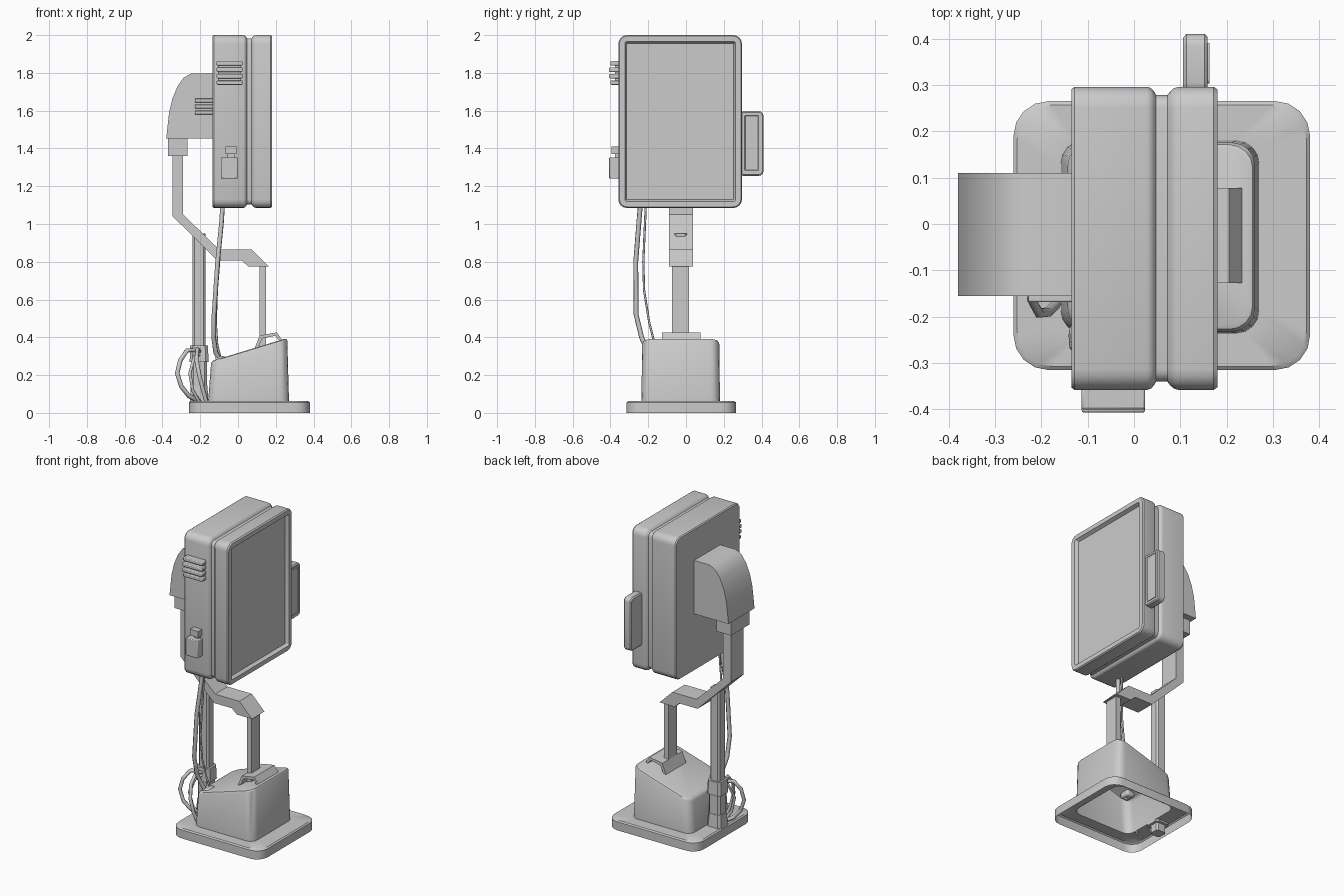
import bpy, bmesh, math
from math import cos, sin, pi, radians


def rrect(a0, a1, b0, b1, r, n=4):
    """Rounded rectangle as a list of 2D points."""
    pts = []
    for i, (a, b) in enumerate([(a1 - r, b1 - r), (a0 + r, b1 - r), (a0 + r, b0 + r), (a1 - r, b0 + r)]):
        for k in range(n + 1):
            t = (i + k / n) * pi / 2
            pts.append((a + r * cos(t), b + r * sin(t)))
    return pts


def loft(name, rings, cap_start=True, cap_end=True, angle=35):
    """Skin a stack of equal-length point rings."""
    bm = bmesh.new()
    vs = [[bm.verts.new(p) for p in ring] for ring in rings]
    n = len(vs[0])
    for a, b in zip(vs, vs[1:]):
        for i in range(n):
            j = (i + 1) % n
            bm.faces.new((a[i], a[j], b[j], b[i]))
    if cap_start:
        bm.faces.new(vs[0][::-1])
    if cap_end:
        bm.faces.new(vs[-1])
    bmesh.ops.recalc_face_normals(bm, faces=bm.faces)
    me = bpy.data.meshes.new(name)
    bm.to_mesh(me)
    bm.free()
    me.shade_smooth()
    me.set_sharp_from_angle(angle=radians(angle))
    ob = bpy.data.objects.new(name, me)
    bpy.context.collection.objects.link(ob)
    return ob


def prism(name, profile, y0, y1, angle=35):
    """Extrude an xz profile along y."""
    return loft(name, [[(x, y, z) for x, z in profile] for y in (y0, y1)], angle=angle)


def box(name, x0, x1, y0, y1, z0, z1, bevel=0.0):
    ob = prism(name, [(x0, z0), (x1, z0), (x1, z1), (x0, z1)], y0, y1)
    if bevel:
        m = ob.modifiers.new("bevel", 'BEVEL')
        m.width, m.segments = bevel, 2
    return ob


def panel(name, y0, y1, z0, z1, r, steps):
    """Rounded slab stacked along x from (x, inset) steps."""
    rings = []
    for x, i in steps:
        pts = rrect(y0 + i, y1 - i, z0 + i, z1 - i, max(r - i, 0.003))
        rings.append([(x, y, z) for y, z in pts])
    return loft(name, rings)


def cable(name, pts, radius):
    cu = bpy.data.curves.new(name, 'CURVE')
    cu.dimensions = '3D'
    cu.bevel_depth, cu.bevel_resolution, cu.use_fill_caps = radius, 1, True
    sp = cu.splines.new('POLY')
    sp.points.add(len(pts) - 1)
    for p, co in zip(sp.points, pts):
        p.co = (*co, 1)
    ob = bpy.data.objects.new(name, cu)
    bpy.context.collection.objects.link(ob)


# Base plate and slanted pedestal: one shell, open underneath
def slope(x):
    return 0.276 + (x + 0.135) * 0.304


rings = []
for z, i in [(0, 0), (0.055, 0), (0.062, 0.008)]:
    rings.append([(x, y, z) for x, y in rrect(-0.26 + i, 0.38 - i, -0.315 + i, 0.265 - i, 0.075)])
rings.append([(x, y, 0.062) for x, y in rrect(-0.158, 0.27, -0.236, 0.18, 0.05)])
for drop, i in [(0.014, 0), (0.004, 0.005), (0, 0.014)]:
    rings.append([(x, y, slope(x) - drop)
                  for x, y in rrect(-0.143 + i, 0.261 - i, -0.232 + i, 0.176 - i, 0.05)])
loft("base_and_pedestal", rings, cap_start=False)

# Screen housing with groove and recessed screen
panel("screen_housing", -0.358, 0.296, 1.085, 2.0, 0.045,
      [(-0.135, 0.005), (-0.128, 0), (0.028, 0), (0.037, 0.003), (0.043, 0.01), (0.048, 0.018),
       (0.072, 0.018), (0.078, 0.01), (0.086, 0.003), (0.096, 0), (0.172, 0), (0.18, 0.006),
       (0.18, 0.034), (0.158, 0.044)])

# Side handle with recessed pad
panel("side_reader", 0.28, 0.41, 1.255, 1.597, 0.025,
      [(0.106, 0.008), (0.113, 0), (0.152, 0), (0.159, 0.006)])
panel("side_reader_pad", 0.303, 0.391, 1.275, 1.583, 0.008,
      [(0.155, 0), (0.163, 0), (0.163, 0.008), (0.16, 0.011)])

# Vent ribs on the housing and on the hood
for k in range(4):
    z = 1.737 + k * 0.034
    y = -0.407 if k in (1, 2) else -0.4
    box("housing_vent_rib", -0.113, 0.024, y, -0.35, z, z + 0.024, 0.005)
box("housing_vent_back", -0.105, 0.016, -0.375, -0.35, 1.745, 1.855)
for k in range(3):
    z = 1.58 + k * 0.032
    box("hood_vent_rib", -0.228, -0.13, -0.168, -0.15, z, z + 0.02, 0.003)

# Side latch
box("latch_body", -0.09, -0.003, -0.407, -0.35, 1.24, 1.353, 0.004)
box("latch_button", -0.065, -0.007, -0.395, -0.35, 1.37, 1.41)
box("latch_stem", -0.055, -0.017, -0.375, -0.35, 1.345, 1.375)

# Rear hood and neck
prism("rear_hood", [(-0.13, 1.453), (-0.38, 1.453), (-0.365, 1.59), (-0.347, 1.665), (-0.32, 1.73),
                    (-0.288, 1.775), (-0.245, 1.797), (-0.13, 1.797)], -0.155, 0.11, 40)
box("neck_block", -0.37, -0.268, -0.12, 0.07, 1.36, 1.455)

# Bent support arm
prism("bent_arm", [(-0.347, 1.37), (-0.347, 1.042), (-0.108, 0.806), (0.02, 0.806), (0.055, 0.775),
                   (0.163, 0.775), (0.072, 0.865), (-0.1, 0.865), (-0.29, 1.05), (-0.29, 1.37)],
      -0.09, 0.037, 20)
box("lower_arm", 0.115, 0.148, -0.075, 0.015, 0.345, 0.78)

# Folded foot bracket
prism("foot_bracket", [(0.085, 0.335), (0.115, 0.41), (0.205, 0.426), (0.238, 0.38), (0.22, 0.38),
                       (0.197, 0.408), (0.128, 0.394), (0.105, 0.342)], -0.127, 0.078, 20)


# Rear pole with chamfered section and collars
def collar(name, r, z0, z1, taper=0.0):
    c = 0.3 * r
    rings = []
    for z, d in [(z0, 0), (z1, taper)]:
        rings.append([(-0.206 + x, -0.028 + y, z)
                      for x, y in rrect(-r + d, r - d, -r + d, r - d, c, 1)])
    loft(name, rings, angle=20)


collar("rear_pole", 0.034, 0.0, 0.95)
collar("pole_upper_collar", 0.05, 0.27, 0.357, 0.003)
collar("pole_lower_sleeve", 0.041, 0.14, 0.27)
collar("pole_foot_collar", 0.05, 0.05, 0.145, 0.006)

# Cables from the housing to the pedestal
cable("thick_cable", [(-0.08, -0.24, 1.12), (-0.088, -0.25, 1.0), (-0.108, -0.266, 0.8), (-0.127, -0.264, 0.52),
                      (-0.129, -0.235, 0.4), (-0.118, -0.2, 0.32), (-0.085, -0.18, 0.26)], 0.013)
cable("thin_cable", [(-0.085, -0.212, 1.12), (-0.1, -0.226, 0.8), (-0.112, -0.222, 0.65), (-0.118, -0.195, 0.48),
                     (-0.11, -0.165, 0.36), (-0.085, -0.15, 0.26)], 0.006)
box("cable_socket", -0.12, -0.065, -0.205, -0.135, 0.26, 0.3, 0.01)

# Looping cables beside the pole
cable("outer_loop_cable", [(-0.2, -0.05, 0.335), (-0.27, -0.1, 0.33), (-0.305, -0.125, 0.28), (-0.322, -0.132, 0.21),
                           (-0.3, -0.128, 0.14), (-0.26, -0.11, 0.09), (-0.2, -0.07, 0.06)], 0.012)
cable("inner_loop_cable", [(-0.2, -0.05, 0.32), (-0.215, -0.12, 0.34), (-0.22, -0.165, 0.28), (-0.205, -0.192, 0.2),
                           (-0.185, -0.19, 0.12), (-0.165, -0.17, 0.05)], 0.011)
cable("side_loop_cable", [(-0.19, -0.05, 0.31), (-0.23, -0.1, 0.3), (-0.255, -0.13, 0.21), (-0.24, -0.12, 0.12),
                          (-0.2, -0.09, 0.05)], 0.009)
